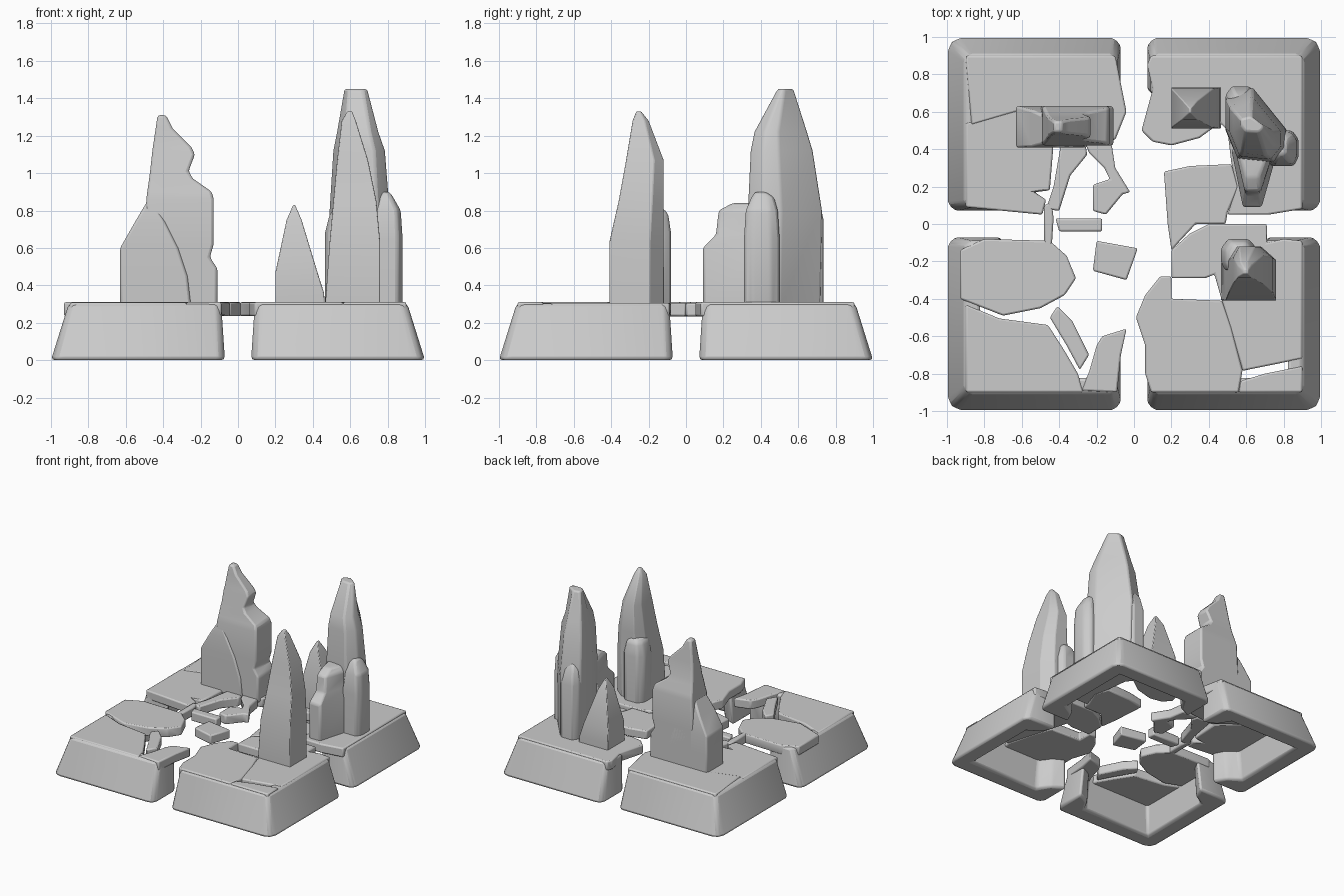
import bpy, bmesh


def loft(name, rings, bevel=0.012):
    """Closed solid skinned through rings of equal point count."""
    bm = bmesh.new()
    vr = [[bm.verts.new(p) for p in r] for r in rings]
    n = len(rings[0])
    for a, b in zip(vr, vr[1:]):
        for i in range(n):
            j = (i + 1) % n
            bm.faces.new((a[i], a[j], b[j], b[i]))
    bm.faces.new(vr[0])
    bm.faces.new(vr[-1])
    bmesh.ops.recalc_face_normals(bm, faces=bm.faces)
    me = bpy.data.meshes.new(name)
    bm.to_mesh(me)
    bm.free()
    ob = bpy.data.objects.new(name, me)
    bpy.context.collection.objects.link(ob)
    m = ob.modifiers.new("worn_edges", 'BEVEL')
    m.width, m.segments, m.limit_method = bevel, 2, 'ANGLE'
    m.angle_limit = 0.45
    bpy.ops.object.select_all(action='DESELECT')
    ob.select_set(True)
    bpy.context.view_layer.objects.active = ob
    bpy.ops.object.shade_smooth_by_angle(angle=0.7)
    return ob


def slab(name, pts, top=0.31, bottom=0.235):
    return loft(name, [[(x, y, bottom) for x, y in pts],
                       [(x, y, top) for x, y in pts]], 0.01)


def spire(name, pts, levels):
    """levels: (z, x0, x1, y0, y1) - the unit footprint fitted to each box."""
    return loft(name, [[(x0 + u * (x1 - x0), y0 + v * (y1 - y0), z) for u, v in pts]
                       for z, x0, x1, y0, y1 in levels], 0.014)


# Hollow corner walls: an L with sloped outside and hooked ends
half_low = [(.07, .71), (.07, .95), (.085, .985), (.12, 1), (.93, 1), (.98, .98)]
half_top = [(.09, .69), (.09, .86), (.10, .89), (.13, .905), (.86, .905), (.895, .895)]
in_low = [(.86, .86), (.24, .86), (.18, .76)]
in_top = [(.82, .82), (.24, .82), (.18, .74)]


def ring(half, inner):
    flip = lambda pts: [(y, x) for x, y in pts]
    return half + flip(half[:-1])[::-1] + flip(inner[1:])[::-1] + inner


for label, sx, sy in (("back_right", 1, 1), ("back_left", -1, 1),
                      ("front_right", 1, -1), ("front_left", -1, -1)):
    loft("corner_wall_" + label,
         [[(x * sx, y * sy, z) for x, y in r]
          for r, z in ((ring(half_low, in_low), 0), (ring(half_top, in_top), .303))], 0.02)

# Broken paving slabs on top of the walls
slab("slab_back_left_rear", [(-.9, .9), (-.1, .9), (-.07, .75), (-.04, .6), (-.1, .45),
     (-.4, .42), (-.63, .6), (-.87, .53)])
slab("slab_back_left_front", [(-.9, .54), (-.63, .61), (-.43, .43), (-.45, .18), (-.53, .17),
     (-.47, .13), (-.49, .05), (-.9, .09)], .306)
slab("slab_back_right", [(.09, .9), (.9, .9), (.9, .08), (.72, .05), (.5, .05), (.55, .2),
     (.52, .33), (.5, .5), (.46, .54), (.35, .46), (.2, .42), (.1, .44), (.04, .5),
     (.1, .72), (.07, .85)])
slab("slab_right_middle", [(.16, .28), (.3, .31), (.52, .32), (.56, .2), (.5, .06),
     (.49, 0), (.33, 0), (.2, -.14), (.18, 0)], .306)
slab("slab_front_right_left", [(.09, -.9), (.06, -.8), (.06, -.65), (.01, -.5), (.06, -.38),
     (.14, -.28), (.2, -.28), (.2, -.4), (.47, -.41), (.52, -.55), (.58, -.78), (.56, -.9)])
slab("slab_front_right_rear", [(.2, -.29), (.2, -.14), (.3, -.05), (.4, 0), (.71, 0),
     (.71, -.1), (.8, -.08), (.9, -.09), (.9, -.72), (.58, -.785), (.47, -.41), (.43, -.27),
     (.38, -.29)], .307)
slab("slab_front_right_chip", [(.57, -.84), (.7, -.8), (.9, -.76), (.9, -.9), (.56, -.9)])
slab("slab_front_left_oval", [(-.93, -.4), (-.93, -.14), (-.8, -.08), (-.45, -.09), (-.36, -.17),
     (-.31, -.29), (-.37, -.38), (-.5, -.45), (-.7, -.49)])
slab("slab_front_left_main", [(-.9, -.43), (-.72, -.505), (-.46, -.54), (-.37, -.68),
     (-.3, -.8), (-.27, -.9), (-.9, -.9)], .307)
slab("slab_front_left_strip", [(-.45, -.5), (-.41, -.44), (-.33, -.52), (-.24, -.7),
     (-.29, -.78), (-.36, -.65)])
slab("slab_front_left_fang", [(-.28, -.89), (-.24, -.79), (-.2, -.65), (-.17, -.6),
     (-.04, -.56), (-.07, -.7), (-.09, -.9)])

# Loose shards around the centre
slab("shard_centre", [(-.2, -.09), (.02, -.13), (-.04, -.3), (-.22, -.25)])
slab("shard_bar", [(-.42, .03), (-.17, .03), (-.17, -.04), (-.4, -.04)])
slab("shard_post", [(-.48, .1), (-.44, .12), (-.43, .03), (-.44, -.13), (-.48, -.12)])
slab("shard_arm_left", [(-.39, .43), (-.26, .43), (-.25, .37), (-.34, .26), (-.4, .07),
     (-.47, .08), (-.43, .2)])
slab("shard_arm_right", [(-.26, .43), (-.12, .43), (-.1, .3), (-.02, .17), (-.06, .16),
     (-.15, .05), (-.22, .07), (-.22, .21), (-.13, .24), (-.16, .3), (-.24, .38)])

BOX = [(0, 0), (1, 0), (1, 1), (0, 1)]
GEM = [(.12, 0), (.85, 0), (1, .25), (1, .75), (.8, 1), (.2, 1), (0, .7), (0, .3)]

# Back-left spires: broad notched blade and its lower companion
spire("spire_back_left_tall", BOX, [
    (.28, -.5, -.11, .42, .63), (.49, -.5, -.11, .42, .63), (.55, -.5, -.15, .42, .63),
    (.62, -.5, -.13, .42, .63), (.86, -.49, -.13, .42, .63), (.9, -.485, -.14, .43, .62),
    (.97, -.475, -.24, .44, .6), (1.01, -.47, -.265, .45, .59), (1.1, -.46, -.23, .46, .575),
    (1.14, -.455, -.25, .47, .57), (1.24, -.44, -.35, .48, .56), (1.31, -.43, -.385, .49, .55)])
spire("spire_back_left_low", BOX, [
    (.28, -.63, -.25, .408, .63), (.45, -.63, -.27, .408, .63), (.6, -.63, -.32, .408, .63),
    (.74, -.55, -.39, .41, .61), (.85, -.485, -.46, .43, .58)])

# Back-right cluster: tall leaning crystal with shards on three sides
TILTED = [(0, .85), (0, .45), (.2, .05), (.8, 0), (1, .2), (1, .45), (.45, 1)]
spire("spire_back_right_tall", TILTED, [
    (.28, .49, .82, .32, .72), (.8, .49, .81, .33, .73), (1.12, .51, .785, .345, .68),
    (1.22, .53, .75, .365, .65), (1.45, .57, .69, .49, .575)])
spire("spire_back_right_front_shard", [(.25, 0), (.65, 0), (1, 1), (0, 1)], [
    (.28, .52, .77, .09, .4), (.6, .52, .77, .09, .4), (.67, .54, .75, .16, .4),
    (.8, .54, .75, .175, .4), (.84, .56, .72, .25, .4)])
spire("spire_back_right_side_shard", GEM, [
    (.28, .71, .88, .31, .5), (.65, .71, .88, .31, .5), (.8, .73, .87, .32, .49),
    (.87, .75, .83, .35, .47), (.9, .77, .81, .37, .43)])
spire("spire_back_right_rear_shard", GEM, [
    (.28, .49, .65, .58, .735), (.75, .49, .65, .58, .735), (.86, .51, .63, .59, .71),
    (.91, .54, .6, .62, .68)])
spire("spire_back_right_short", BOX, [
    (.28, .2, .465, .51, .73), (.36, .2, .46, .51, .73), (.47, .2, .425, .515, .725),
    (.75, .26, .34, .56, .66), (.83, .295, .305, .595, .62)])

# Front-right spire and its rear shard
spire("spire_front_right_tall", [(0, 0), (1, 0), (1, .75), (.7, 1), (.2, 1), (0, .7)], [
    (.28, .465, .76, -.41, -.12), (.63, .49, .76, -.41, -.12), (.85, .51, .74, -.36, -.12),
    (1.07, .53, .695, -.32, -.12), (1.28, .555, .63, -.285, -.2), (1.33, .585, .61, -.265, -.24)])
spire("spire_front_right_rear_shard", GEM, [
    (.28, .465, .65, -.25, -.08), (.68, .465, .65, -.25, -.08), (.78, .49, .63, -.25, -.095),
    (.81, .52, .6, -.25, -.12)])
